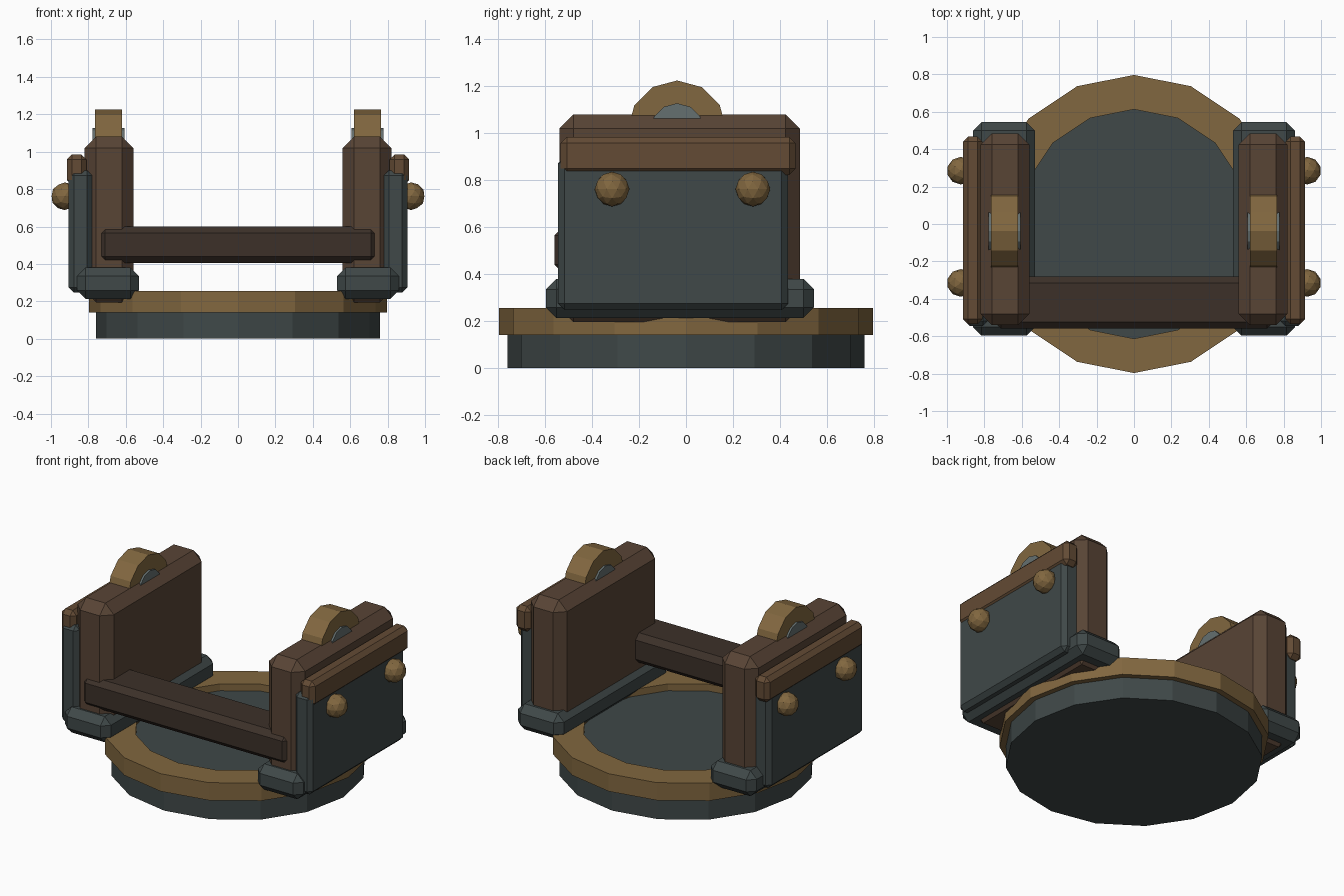
import bpy, bmesh
from math import pi, cos, sin
from mathutils import Matrix, Vector

if "Cube" in bpy.data.objects:
    bpy.data.objects.remove(bpy.data.objects["Cube"])


def material(name, rgb):
    m = bpy.data.materials.new(name)
    m.diffuse_color = (*rgb, 1)
    m.use_nodes = True
    m.node_tree.nodes["Principled BSDF"].inputs["Base Color"].default_value = m.diffuse_color
    return m


TEAL = material("slate", (0.05, 0.065, 0.065))
TAN = material("brass", (0.22, 0.135, 0.05))
BROWN = material("wood", (0.098, 0.058, 0.036))
TRIM = material("light_wood", (0.125, 0.07, 0.035))
DARK = material("dark_wood", (0.045, 0.03, 0.022))
GREY = material("pale_slate", (0.13, 0.16, 0.16))


def finish(name, bm, mat):
    bmesh.ops.recalc_face_normals(bm, faces=bm.faces)
    me = bpy.data.meshes.new(name)
    bm.to_mesh(me)
    bm.free()
    me.materials.append(mat)
    ob = bpy.data.objects.new(name, me)
    bpy.context.collection.objects.link(ob)
    return ob


def box(name, xs, ys, zs, chamfer, mat):
    """Chamfered block given by its extents on each axis."""
    bm = bmesh.new()
    bmesh.ops.create_cube(bm, size=1)
    for v in bm.verts:
        v.co = Vector(r[0] if c < 0 else r[1] for r, c in zip((xs, ys, zs), v.co))
    bmesh.ops.bevel(bm, geom=bm.edges[:], offset=chamfer, segments=1,
                    affect='EDGES', clamp_overlap=True)
    return finish(name, bm, mat)


def cylinder(name, sides, radius, depth, centre, mat, along_x=False):
    bm = bmesh.new()
    mtx = Matrix.Translation(centre)
    if along_x:
        mtx = mtx @ Matrix.Rotation(pi / 2, 4, 'Y')
    bmesh.ops.create_cone(bm, cap_ends=True, segments=sides, radius1=radius,
                          radius2=radius, depth=depth, matrix=mtx)
    return finish(name, bm, mat)


def ring(name, sides, inner, outer, z0, z1, mat):
    """Flat ring with a rectangular section."""
    bm = bmesh.new()
    section = [(inner, z0), (outer, z0), (outer, z1), (inner, z1)]
    loops = []
    for i in range(sides):
        a = 2 * pi * i / sides
        loops.append([bm.verts.new((r * cos(a), r * sin(a), z)) for r, z in section])
    for i in range(sides):
        a, b = loops[i], loops[(i + 1) % sides]
        for k in range(4):
            n = (k + 1) % 4
            bm.faces.new((a[k], b[k], b[n], a[n]))
    return finish(name, bm, mat)


# Round base and its rim
cylinder("base_disc", 16, 0.76, 0.21, (0, 0, 0.105), TEAL)
ring("base_rim", 16, 0.613, 0.797, 0.14, 0.255, TAN)

# Front crossbar
box("crossbar", (-0.745, 0.745), (-0.56, -0.28), (0.405, 0.60), 0.035, DARK)

for side, s in (("left", -1), ("right", 1)):
    def span(a, b):
        return sorted((s * a, s * b))

    # Upright wall, its foot, outer plate and trim
    box(side + "_wall", span(0.56, 0.82), (-0.54, 0.485), (0.195, 1.08), 0.06, BROWN)
    box(side + "_foot", span(0.53, 0.86), (-0.597, 0.545), (0.213, 0.38), 0.045, TEAL)
    box(side + "_plate", span(0.78, 0.905), (-0.545, 0.435), (0.248, 0.90), 0.027, TEAL)
    box(side + "_trim", span(0.81, 0.915), (-0.535, 0.467), (0.822, 0.985), 0.027, TRIM)

    # Roller and hub set into the top of the wall
    cylinder(side + "_roller", 12, 0.21, 0.145, (s * 0.692, -0.038, 1.015), TAN, True)
    cylinder(side + "_hub", 12, 0.113, 0.17, (s * 0.692, -0.038, 1.015), GREY, True)

    # Faceted studs
    for tag, y in (("front", -0.315), ("back", 0.285)):
        bm = bmesh.new()
        bmesh.ops.create_icosphere(bm, subdivisions=2, radius=0.074,
                                   matrix=Matrix.Translation((s * 0.926, y, 0.762)))
        finish(f"{side}_{tag}_stud", bm, TAN)
